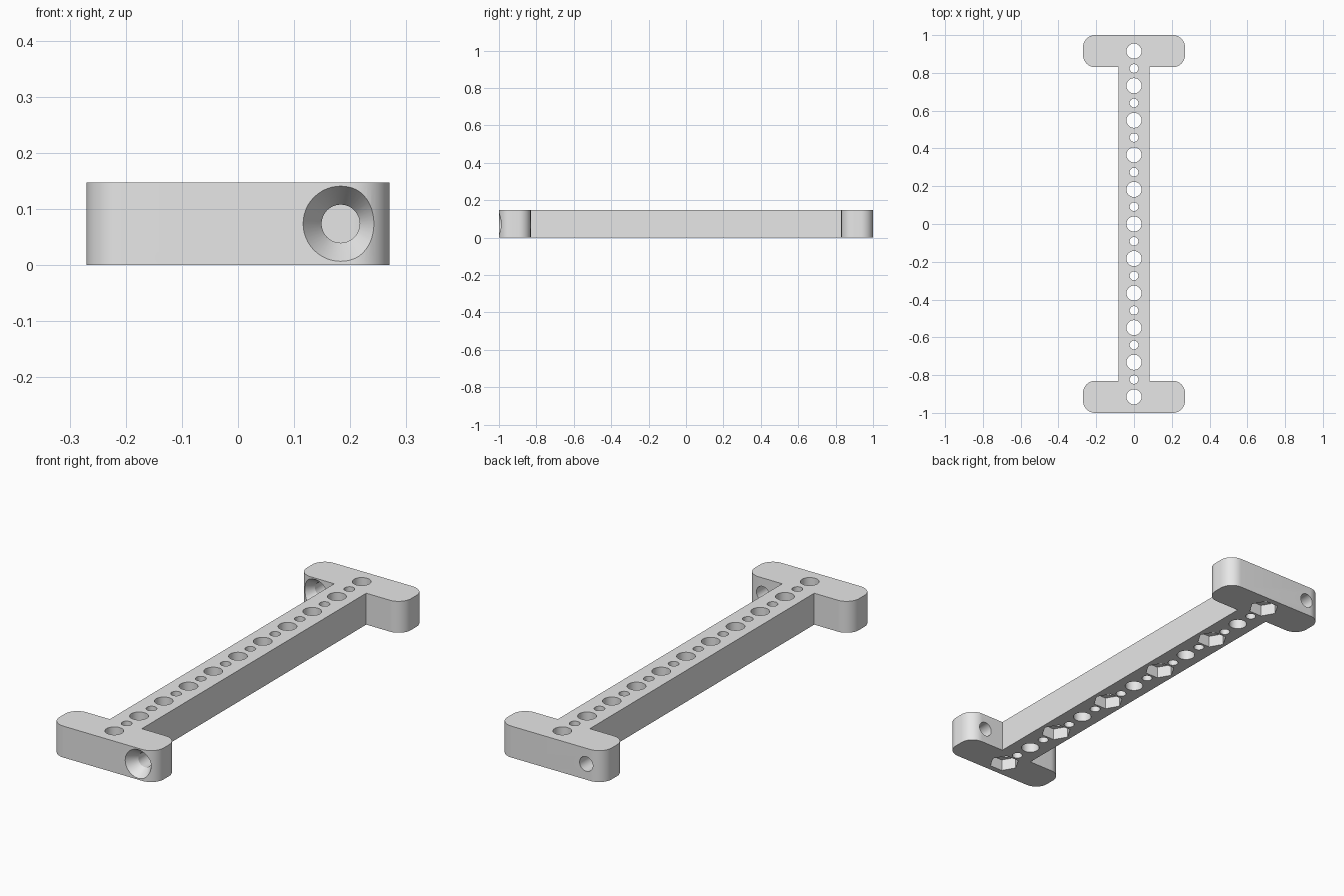
import bpy, bmesh, math
from mathutils import Matrix, Vector

if "Cube" in bpy.data.objects:
    bpy.data.objects.remove(bpy.data.objects["Cube"], do_unlink=True)

HEIGHT = 0.147
PITCH = 0.183        # spacing of the large holes
END_X, END_Y = 0.27, 0.83
RADIUS = 0.065       # rounded corners of the end blocks
BAR_X = 0.083

grey = bpy.data.materials.new("plain_grey")
grey.use_nodes = True
grey.diffuse_color = (0.8, 0.8, 0.8, 1)
grey.node_tree.nodes["Principled BSDF"].inputs["Base Color"].default_value = (0.8, 0.8, 0.8, 1)


def make_object(name, bm):
    bmesh.ops.recalc_face_normals(bm, faces=bm.faces)
    mesh = bpy.data.meshes.new(name)
    bm.to_mesh(mesh)
    bm.free()
    mesh.materials.append(grey)
    obj = bpy.data.objects.new(name, mesh)
    bpy.context.collection.objects.link(obj)
    return obj


def corner(cx, cy, start):
    """Quarter circle, counter-clockwise from the start angle."""
    angles = [math.radians(start + 90 * i / 12) for i in range(13)]
    return [(cx + RADIUS * math.cos(a), cy + RADIUS * math.sin(a)) for a in angles]


def add_prism(bm, x, y, z0, z1, radius, sides):
    place = Matrix.Translation((x, y, (z0 + z1) / 2))
    bmesh.ops.create_cone(bm, cap_ends=True, segments=sides, radius1=radius,
                          radius2=radius, depth=z1 - z0, matrix=place)


def add_screw_hole(bm, x, y):
    """Countersunk hole running toward +y from the face at y."""
    profile = [(0.067, -0.02), (0.067, 0), (0.034, 0.05), (0.034, 0.2)]
    rings = []
    for r, d in profile:
        rings.append([bm.verts.new((x + r * math.cos(a), y + d, HEIGHT / 2 + r * math.sin(a)))
                      for a in (math.tau * i / 48 for i in range(48))])
    for a, b in zip(rings, rings[1:]):
        for i in range(48):
            j = (i + 1) % 48
            bm.faces.new((a[i], a[j], b[j], b[i]))
    bm.faces.new(rings[0])
    bm.faces.new(rings[-1])


def cut(target, name, bm):
    cutter = make_object(name, bm)
    cutter.hide_render = True
    mod = target.modifiers.new(name, "BOOLEAN")
    mod.operation, mod.solver, mod.object = "DIFFERENCE", "EXACT", cutter
    bpy.context.view_layer.objects.active = target
    bpy.ops.object.modifier_apply(modifier=name)
    bpy.data.objects.remove(cutter, do_unlink=True)


# Bar and both end blocks: one extruded outline, half mirrored by rotation
cx, near, far = END_X - RADIUS, END_Y + RADIUS, 1 - RADIUS
half = [(BAR_X, END_Y)] + corner(cx, near, -90) + corner(cx, far, 0)
half += corner(-cx, far, 90) + corner(-cx, near, 180) + [(-BAR_X, END_Y)]
outline = half + [(-x, -y) for x, y in half]
bm = bmesh.new()
face = bm.faces.new([bm.verts.new((x, y, 0)) for x, y in outline])
side = bmesh.ops.extrude_face_region(bm, geom=[face])["geom"]
bmesh.ops.translate(bm, vec=Vector((0, 0, HEIGHT)),
                    verts=[v for v in side if isinstance(v, bmesh.types.BMVert)])
body = make_object("mounting_bar", bm)

# Row of large and small through holes
bm = bmesh.new()
for i in range(-5, 6):
    add_prism(bm, 0, i * PITCH, -0.05, HEIGHT + 0.05, 0.04, 48)
for i in range(-5, 5):
    add_prism(bm, 0, (i + 0.5) * PITCH, -0.05, HEIGHT + 0.05, 0.023, 32)
cut(body, "hole_cutter", bm)

# Six-sided nut pockets under every second large hole
bm = bmesh.new()
for i in range(-5, 6, 2):
    add_prism(bm, 0, i * PITCH, -0.05, 0.055, 0.067, 6)
# Point the hexagon corners across the bar
for v in bm.verts:
    v.co.y = round(v.co.y, 5)
spread = max(v.co.x for v in bm.verts)
if spread < 0.066:
    for i in range(-5, 6, 2):
        near_verts = [v for v in bm.verts if abs(v.co.y - i * PITCH) < 0.08]
        bmesh.ops.rotate(bm, cent=(0, i * PITCH, 0), verts=near_verts,
                         matrix=Matrix.Rotation(math.radians(30), 3, "Z"))
cut(body, "nut_pocket_cutter", bm)

# Countersunk screw holes, one in each end block on opposite sides
bm = bmesh.new()
add_screw_hole(bm, 0.183, -1)
add_screw_hole(bm, -0.183, END_Y)
cut(body, "screw_hole_cutter", bm)

# Smooth curves with sharp edges kept
bpy.ops.object.select_all(action="DESELECT")
body.select_set(True)
bpy.context.view_layer.objects.active = body
bpy.ops.object.shade_smooth_by_angle(angle=math.radians(25))
